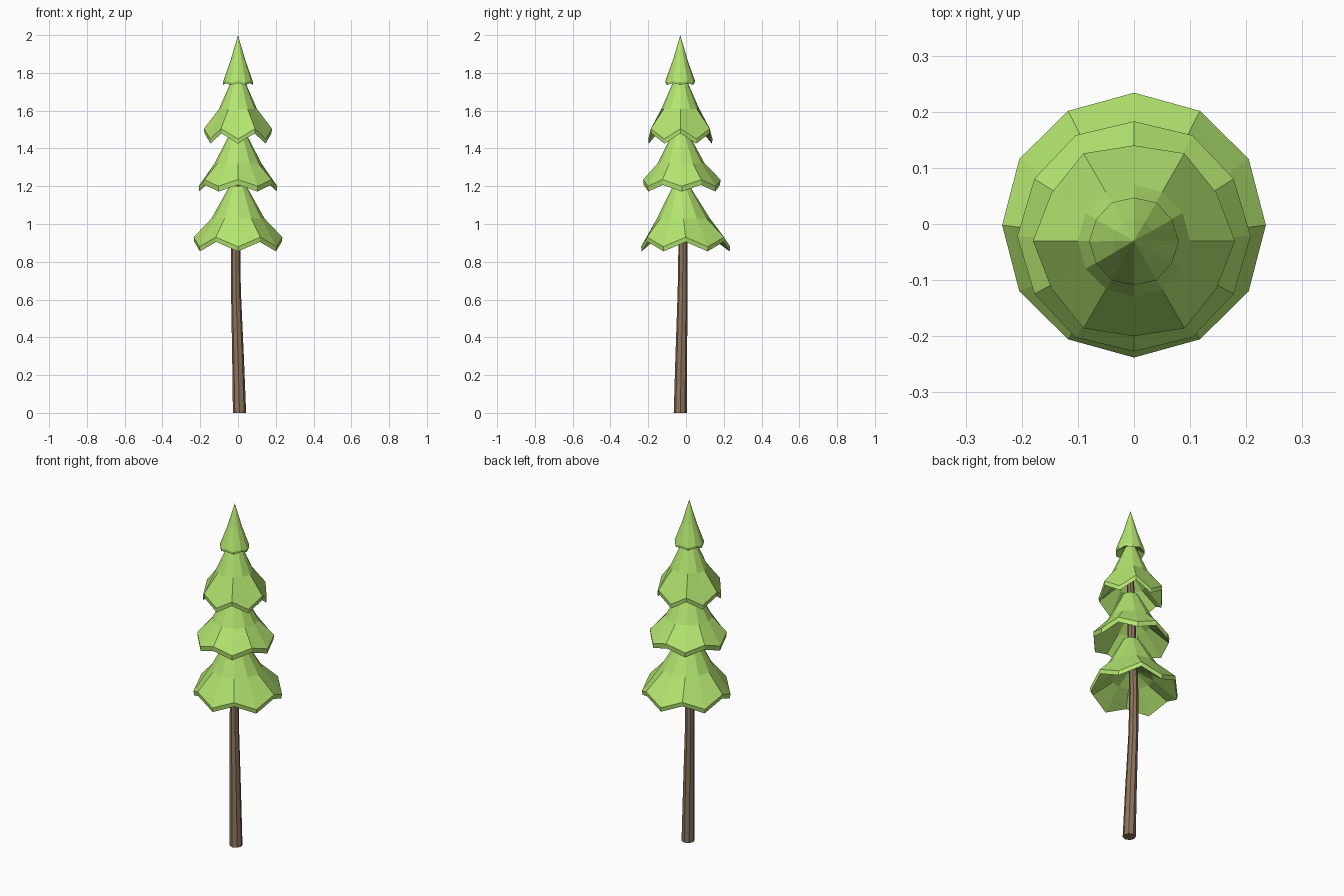
import bpy, bmesh
from math import sin, cos, pi

if "Cube" in bpy.data.objects:
    bpy.data.objects.remove(bpy.data.objects["Cube"])


def material(name, rgb):
    m = bpy.data.materials.new(name)
    m.diffuse_color = (*rgb, 1)
    m.use_nodes = True
    m.node_tree.nodes["Principled BSDF"].inputs["Base Color"].default_value = m.diffuse_color
    return m


def loft(name, rings, mat):
    """Skin a stack of point rings; both ends are closed."""
    bm = bmesh.new()
    loops = [[bm.verts.new(p) for p in ring] for ring in rings]
    for a, b in zip(loops, loops[1:]):
        n = len(a)
        for i in range(n):
            bm.faces.new((a[i], a[(i + 1) % n], b[(i + 1) % n], b[i]))
    bm.faces.new(loops[0])
    bm.faces.new(loops[-1])
    bmesh.ops.remove_doubles(bm, verts=bm.verts, dist=0.0005)
    bmesh.ops.recalc_face_normals(bm, faces=bm.faces)
    mesh = bpy.data.meshes.new(name)
    bm.to_mesh(mesh)
    bm.free()
    mesh.materials.append(mat)
    obj = bpy.data.objects.new(name, mesh)
    bpy.context.collection.objects.link(obj)
    return obj


def ring(cx, cy, r_even, r_odd, z_even, z_odd, n=12):
    """Ring whose alternate points can differ in radius and height."""
    pts = []
    for i in range(n):
        a = 2 * pi * i / n
        r, z = (r_even, z_even) if i % 2 == 0 else (r_odd, z_odd)
        pts.append((cx + r * cos(a), cy + r * sin(a), z))
    return pts


green = material("needles", (0.45, 0.78, 0.16))
brown = material("bark", (0.27, 0.18, 0.11))

# Trunk: slightly bent and tapered
path = [(0.008, -0.03, 0, 0.035), (0.0, -0.025, 0.3, 0.031),
        (-0.011, -0.018, 0.65, 0.026), (-0.012, -0.016, 0.9, 0.024),
        (-0.004, -0.025, 1.3, 0.022), (0, -0.03, 1.62, 0.018)]
loft("trunk", [ring(x, y, r, r, z, z, 8) for x, y, z, r in path], brown)

# Foliage tiers: (top z, top r, top y), (kink z, kink r),
# rim centre y, (rim r, rim z) at even and odd points, lip, underside rise
tiers = [
    ("bottom_branches", (1.20, 0.045, -0.025), (1.03, 0.14), -0.002,
     (0.235, 0.93), (0.236, 0.88), 0.025, 0.12),
    ("lower_branches", (1.48, 0.042, -0.03), (1.32, 0.125), -0.022,
     (0.208, 1.20), (0.205, 1.235), 0.028, 0.15),
    ("upper_branches", (1.77, 0.03, -0.03), (1.61, 0.10), -0.03,
     (0.18, 1.505), (0.17, 1.45), 0.025, 0.13),
    ("tree_top", (2.0, 0.0, -0.03), (1.87, 0.038), -0.031,
     (0.08, 1.75), (0.078, 1.76), 0.014, 0.03),
]
for name, (tz, tr, ty), (kz, kr), cy, (re, ze), (ro, zo), lip, rise in tiers:
    ky = (ty + cy) / 2
    base = (ze + zo) / 2
    loft(name, [
        ring(0, ty, tr, tr, tz, tz),
        ring(0, ky, kr, kr, kz, kz),
        ring(0, cy, re, ro, ze, zo),
        ring(0, cy, re * 0.985, ro * 0.985, ze - lip, zo - lip),
        ring(0, ky, kr * 0.8, kr * 0.8, base + rise * 0.5, base + rise * 0.5),
        ring(0, ty, 0.012, 0.012, base + rise, base + rise),
    ], green)
